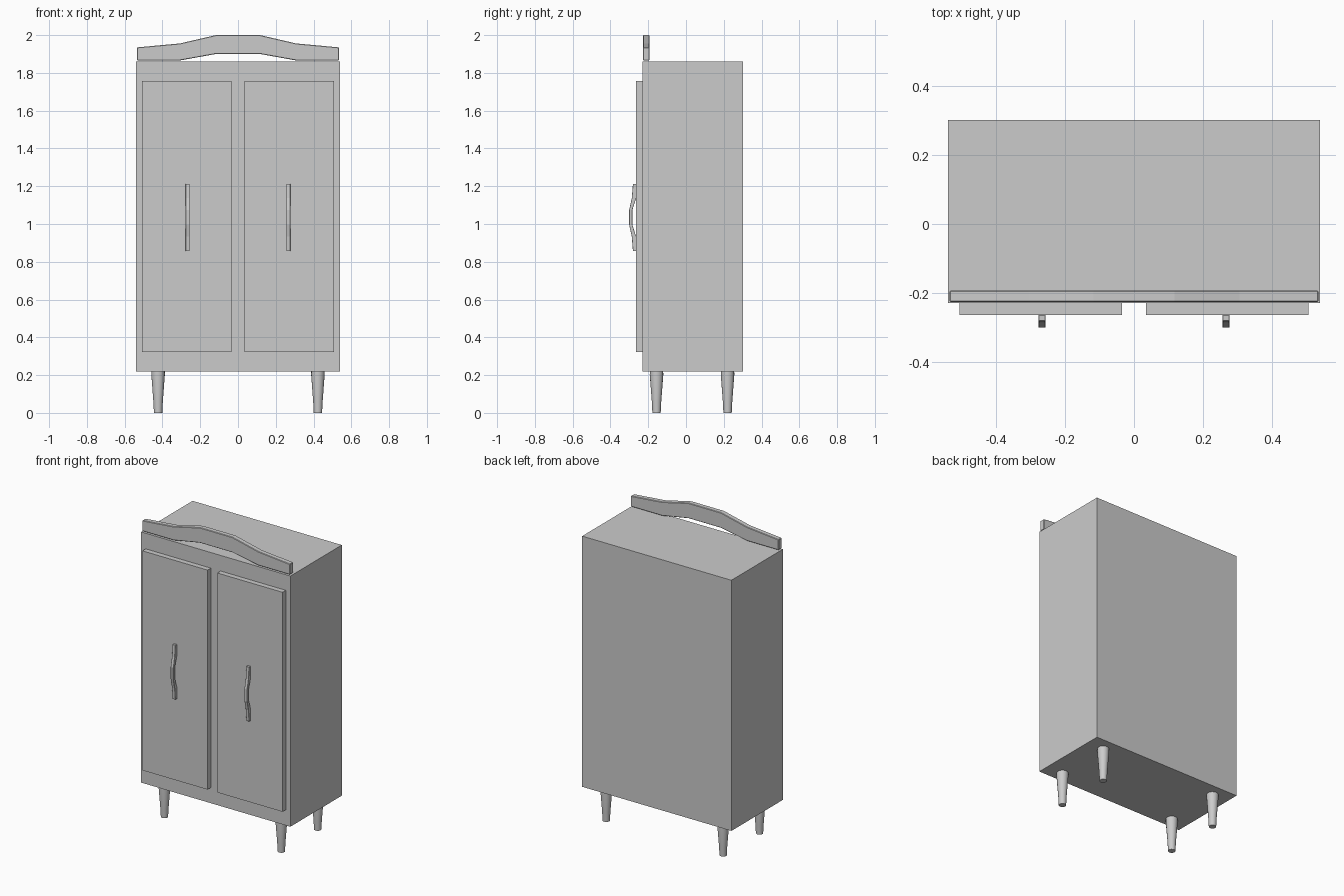
import bpy, bmesh, math
from mathutils import Vector

if "Cube" in bpy.data.objects:
    bpy.data.objects.remove(bpy.data.objects["Cube"])


def finish(name, bm, bevel=0.0, smooth=False):
    bmesh.ops.recalc_face_normals(bm, faces=bm.faces[:])
    mesh = bpy.data.meshes.new(name)
    bm.to_mesh(mesh)
    bm.free()
    ob = bpy.data.objects.new(name, mesh)
    bpy.context.collection.objects.link(ob)
    if bevel:
        mod = ob.modifiers.new("edge_bevel", 'BEVEL')
        mod.width = bevel
        mod.segments = 1
    if smooth:
        bpy.ops.object.select_all(action='DESELECT')
        bpy.context.view_layer.objects.active = ob
        ob.select_set(True)
        bpy.ops.object.shade_smooth_by_angle(angle=math.radians(30))
    return ob


def box(name, lo, hi):
    lo, hi = Vector(lo), Vector(hi)
    bm = bmesh.new()
    bmesh.ops.create_cube(bm, size=1)
    for v in bm.verts:
        v.co = Vector(v.co[i] * (hi[i] - lo[i]) + (lo[i] + hi[i]) / 2 for i in range(3))
    return finish(name, bm)


def arched_bar(name, half_profile, thickness, place, bevel):
    """Mirrored strip: stations of (distance, low, high), placed by place(u, h, t)."""
    stations = [(-u, a, b) for u, a, b in half_profile] + half_profile[::-1]
    bm = bmesh.new()
    rings = []
    for u, low, high in stations:
        corners = [(low, -1), (high, -1), (high, 1), (low, 1)]
        rings.append([bm.verts.new(place(u, h, s * thickness / 2)) for h, s in corners])
    for r0, r1 in zip(rings, rings[1:]):
        for i in range(4):
            j = (i + 1) % 4
            bm.faces.new((r0[i], r0[j], r1[j], r1[i]))
    bm.faces.new(rings[0])
    bm.faces.new(rings[-1])
    return finish(name, bm, bevel)


def turned(name, x, y, profile, sides=16):
    bm = bmesh.new()
    rings = [[bm.verts.new((x + r * math.cos(2 * math.pi * k / sides),
                            y + r * math.sin(2 * math.pi * k / sides), z))
              for k in range(sides)] for r, z in profile]
    for r0, r1 in zip(rings, rings[1:]):
        for k in range(sides):
            n = (k + 1) % sides
            bm.faces.new((r0[k], r0[n], r1[n], r1[k]))
    bm.faces.new(rings[0])
    bm.faces.new(rings[-1])
    return finish(name, bm, smooth=True)


# Cabinet body
box("cabinet_body", (-0.54, -0.23, 0.22), (0.54, 0.302, 1.86))

# Arched crown rail along the front top edge
crown = [(0.535, 1.866, 1.935), (0.307, 1.866, 1.956), (0.117, 1.9, 2.0)]
arched_bar("crown_rail", crown, 0.034, lambda u, h, t: (u, -0.21 + t, h), 0.003)

# Doors, bowed handles and tapered legs
bow = [(0.178, 0.264, 0.281), (0.102, 0.264, 0.287), (0.039, 0.284, 0.301)]
leg = [(0.022, 0.0), (0.025, 0.06), (0.036, 0.205), (0.035, 0.222)]
for side, s in (("left", -1), ("right", 1)):
    x0, x1 = sorted((s * 0.035, s * 0.507))
    box(side + "_door", (x0, -0.264, 0.322), (x1, -0.229, 1.758))
    arched_bar(side + "_handle", bow, 0.02,
               lambda u, h, t: (s * 0.267 + t, -h, 1.035 + u), 0.001)
    for end, y in (("front", -0.156), ("back", 0.22)):
        turned(end + "_" + side + "_leg", s * 0.423, y, leg)
